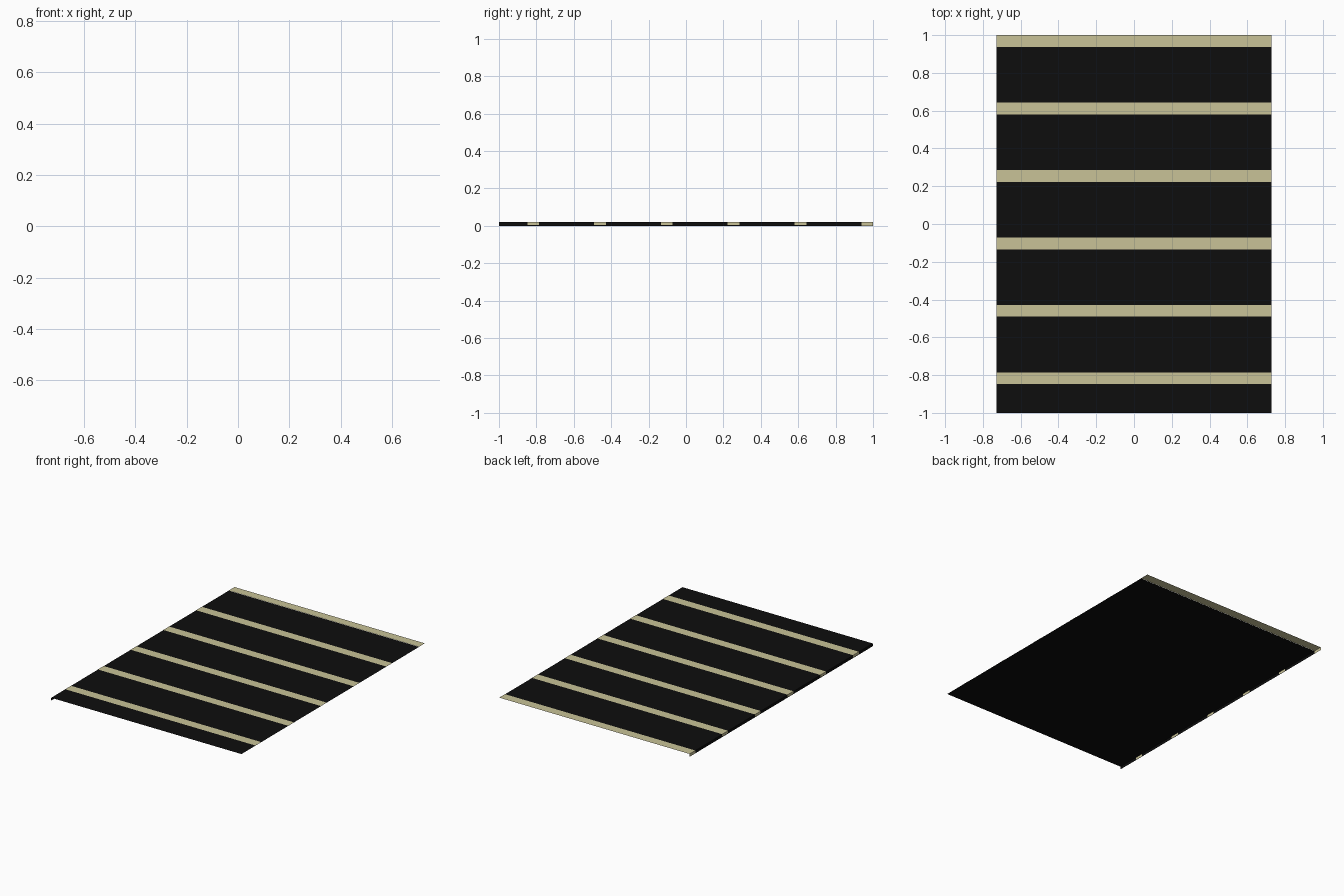
import bpy

if "Cube" in bpy.data.objects:
    bpy.data.objects.remove(bpy.data.objects["Cube"])

HALF_X, TOP, PITCH, BAND = 0.727, 0.02, 0.357, 0.063


def material(name, color):
    m = bpy.data.materials.new(name)
    m.diffuse_color = color
    m.use_nodes = True
    m.node_tree.nodes["Principled BSDF"].inputs["Base Color"].default_value = m.diffuse_color
    return m


black = material("black", (0.004, 0.004, 0.004, 1))
tan = material("tan", (0.58, 0.54, 0.31, 1))


def sheet(name, profile, y0, y1, mat):
    """Sweep an open XZ profile along y as a thin folded sheet."""
    n = len(profile)
    verts = [(x, y, z) for y in (y0, y1) for x, z in profile]
    faces = [(i, i + 1, n + i + 1, n + i) for i in range(n - 1)]
    mesh = bpy.data.meshes.new(name)
    mesh.from_pydata(verts, [], faces)
    mesh.materials.append(mat)
    obj = bpy.data.objects.new(name, mesh)
    bpy.context.collection.objects.link(obj)
    return obj


def folded(bottom, top):
    # turned-down lip on the left, then the flat deck
    return [(-HALF_X, bottom), (-HALF_X, top), (HALF_X, top)]


for i in range(6):
    y1 = 1 - i * PITCH
    y0 = y1 - BAND
    row_end = max(y1 - PITCH, -1)
    # light band and the dark row in front of it
    sheet(f"light_band_{i + 1}", folded(0.004 if i else 0.0, TOP), y0, y1, tan)
    sheet(f"dark_row_{i + 1}", folded(0, TOP - 0.001), row_end, y0, black)
    # dark backing below every band but the rear one
    if i:
        sheet(f"band_backing_{i + 1}",
              [(-HALF_X, TOP - 0.001), (HALF_X, TOP - 0.001)], y0, y1, black)
        sheet(f"lip_hem_{i + 1}",
              [(-HALF_X, 0), (-HALF_X, 0.004)], y0, y1, black)
